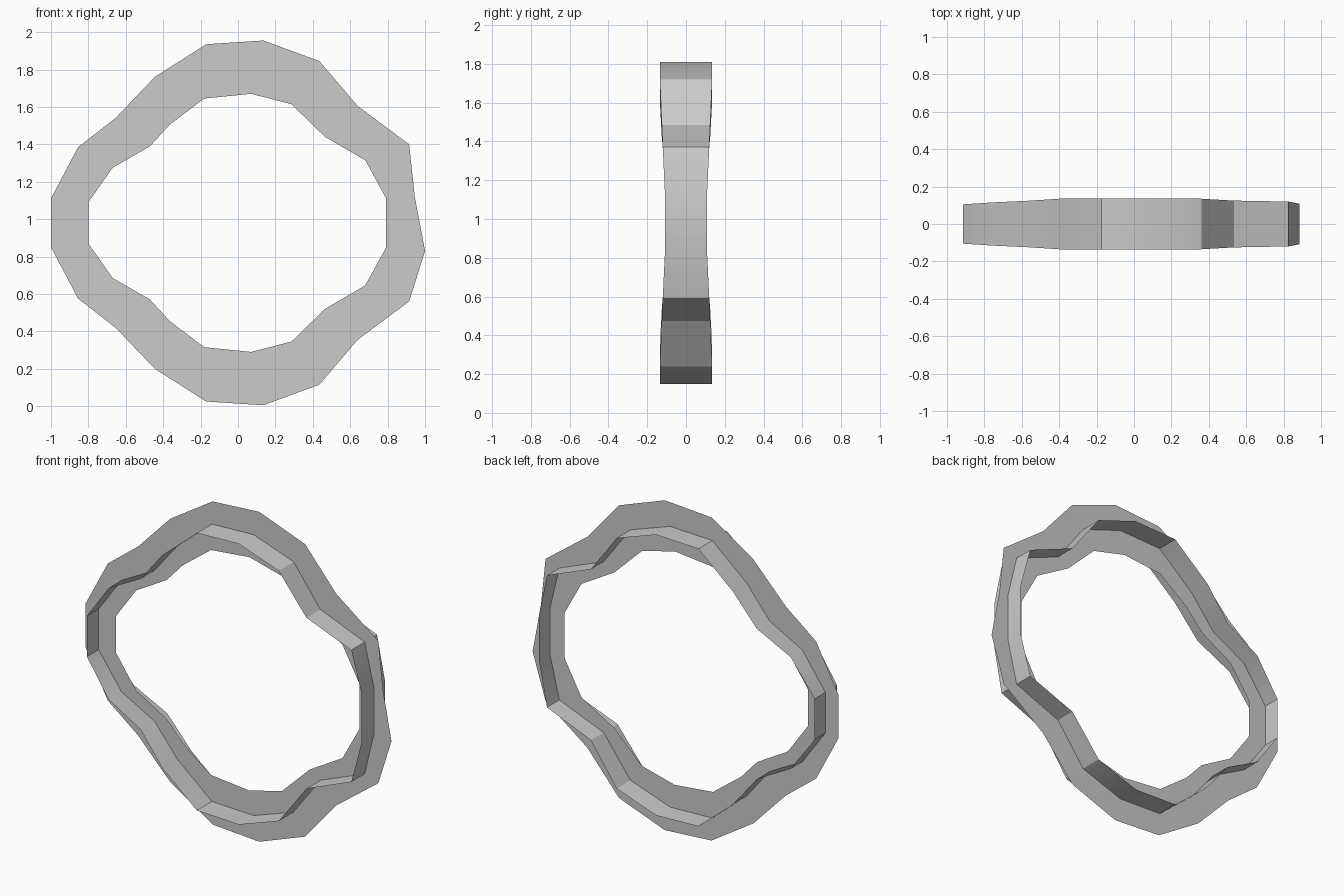
import bpy
import math

cube = bpy.data.objects.get("Cube")
if cube:
    bpy.data.objects.remove(cube, do_unlink=True)

MIRROR_HEIGHT = 1.96

grey = bpy.data.materials.new("plain grey")
grey.use_nodes = True
grey.diffuse_color = (0.6, 0.6, 0.6, 1)
grey.node_tree.nodes["Principled BSDF"].inputs["Base Color"].default_value = grey.diffuse_color


def full_loop(upper):
    """Close an upper half outline by mirroring it downwards."""
    lower = [(x, MIRROR_HEIGHT - z) for x, z in reversed(upper)]
    return list(upper) + lower


def make_strip(name, first, second):
    """Skin two closed loops of 3D points with a strip of quads."""
    count = len(first)
    faces = []
    for i in range(count):
        j = (i + 1) % count
        faces.append((i, j, count + j, count + i))
    mesh = bpy.data.meshes.new(name)
    mesh.from_pydata(first + second, [], faces)
    mesh.materials.append(grey)
    part = bpy.data.objects.new(name, mesh)
    bpy.context.collection.objects.link(part)
    bpy.ops.object.select_all(action="DESELECT")
    part.select_set(True)
    bpy.context.view_layer.objects.active = part
    bpy.ops.object.shade_smooth_by_angle(angle=math.radians(30))
    return part


def place(loop, depths):
    return [(x, y, z) for (x, z), y in zip(loop, depths)]


# Upper half outlines, from the left side over the top to the right side
outer = full_loop([(.945, 1.12), (.915, 1.4), (.64, 1.605), (.435, 1.845), (.135, 1.955),
                   (-.17, 1.935), (-.445, 1.76), (-.655, 1.54), (-.855, 1.385), (-1, 1.11)])
middle = full_loop([(.885, 1.12), (.825, 1.37), (.535, 1.485), (.36, 1.72), (.1, 1.81),
                    (-.175, 1.8), (-.4, 1.61), (-.55, 1.425), (-.765, 1.31), (-.915, 1.1)])
inner = full_loop([(.79, 1.115), (.68, 1.315), (.465, 1.44), (.285, 1.615), (.07, 1.67),
                   (-.18, 1.645), (-.365, 1.505), (-.47, 1.39), (-.67, 1.275), (-.8, 1.09)])
outer[-1] = (1, .83)

# Flat ring, in two flanges that meet at the band
flat = [0.005] * len(outer)
make_strip("inner_flange", place(inner, flat), place(middle, flat))
make_strip("outer_flange", place(middle, flat), place(outer, flat))

# Band standing across the flat ring, narrower at the sides
half = [.108, .12, .125, .135, .135, .135, .135, .125, .115, .105]
half += half[::-1]
make_strip("cross_band", place(middle, [-w for w in half]), place(middle, half))
